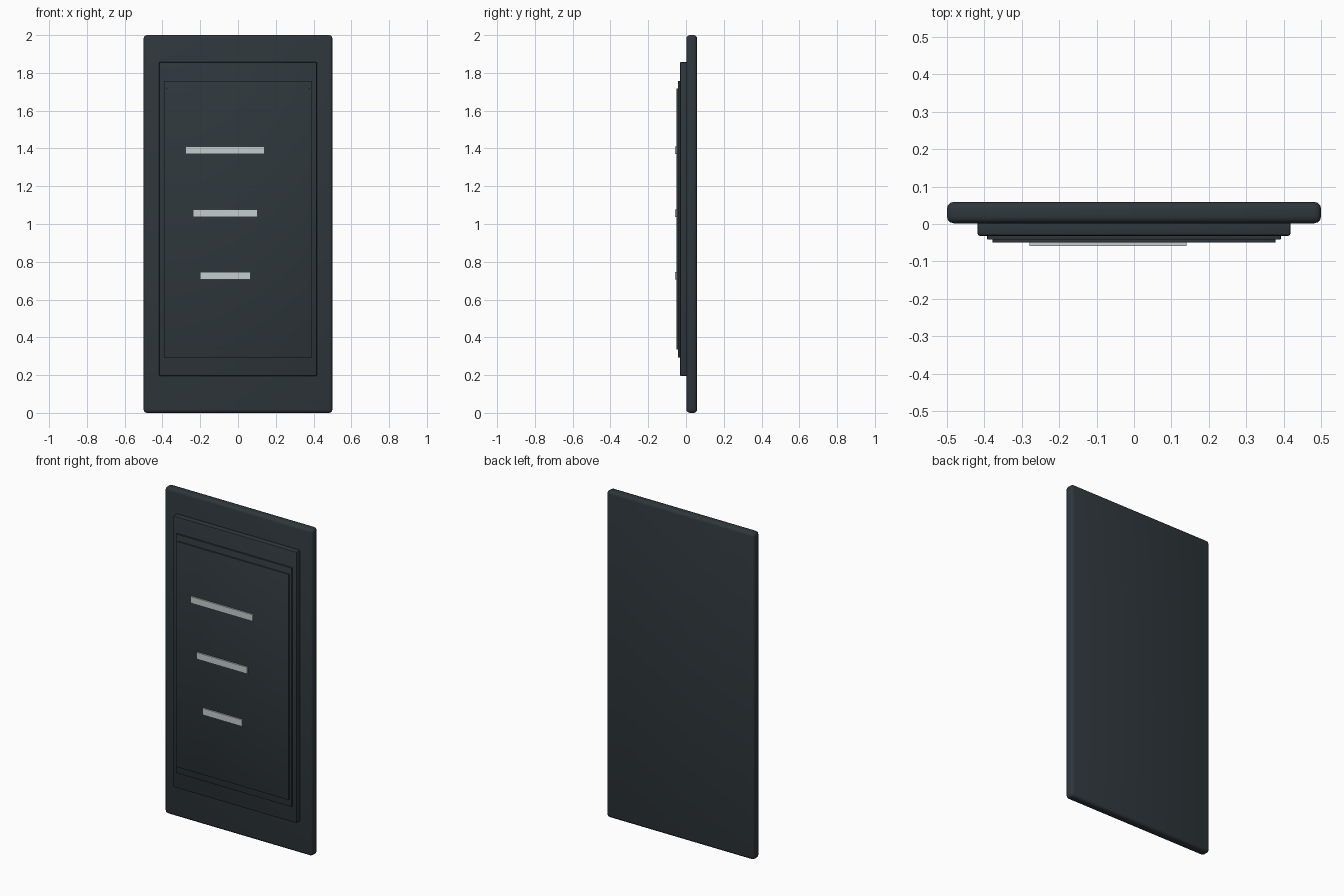
import bpy

if "Cube" in bpy.data.objects:
    bpy.data.objects.remove(bpy.data.objects["Cube"])


def material(name, rgb):
    m = bpy.data.materials.new(name)
    m.diffuse_color = (*rgb, 1.0)
    m.use_nodes = True
    m.node_tree.nodes["Principled BSDF"].inputs["Base Color"].default_value = m.diffuse_color
    return m


slate = material("dark slate", (0.028, 0.038, 0.045))
pale = material("pale grey", (0.56, 0.61, 0.62))


def block(name, x, y, z, mat, bevel=0.0, segments=2):
    """Box spanning the given (min, max) ranges, with rounded edges."""
    bpy.ops.mesh.primitive_cube_add(
        size=1, location=[(a + b) / 2 for a, b in (x, y, z)])
    o = bpy.context.object
    o.name = name
    o.scale = [b - a for a, b in (x, y, z)]
    bpy.ops.object.transform_apply(location=False, rotation=False, scale=True)
    o.data.materials.append(mat)
    if bevel:
        mod = o.modifiers.new("rounded edges", 'BEVEL')
        mod.width = bevel
        mod.segments = segments
        bpy.ops.object.modifier_apply(modifier=mod.name)
        bpy.ops.object.shade_smooth_by_angle()
    return o


# Back slab
block("back_slab", (-0.5, 0.5), (0.002, 0.059), (0, 2), slate, 0.018, 3)

# Stepped front layers, each smaller and further forward
block("raised_frame", (-0.419, 0.419), (-0.032, 0.012), (0.195, 1.858), slate, 0.008)
block("inner_bezel", (-0.393, 0.393), (-0.042, -0.025), (0.293, 1.757), slate, 0.003)
block("screen_panel", (-0.378, 0.378), (-0.05, -0.035), (0.335, 1.717), slate, 0.002)

# Three light bars, shorter towards the bottom
for i, (x0, x1, zc) in enumerate([(-0.279, 0.141, 1.39),
                                  (-0.239, 0.102, 1.058),
                                  (-0.2, 0.067, 0.727)]):
    block(f"light_bar_{i + 1}", (x0, x1), (-0.059, -0.0495),
          (zc - 0.02, zc + 0.02), pale)
